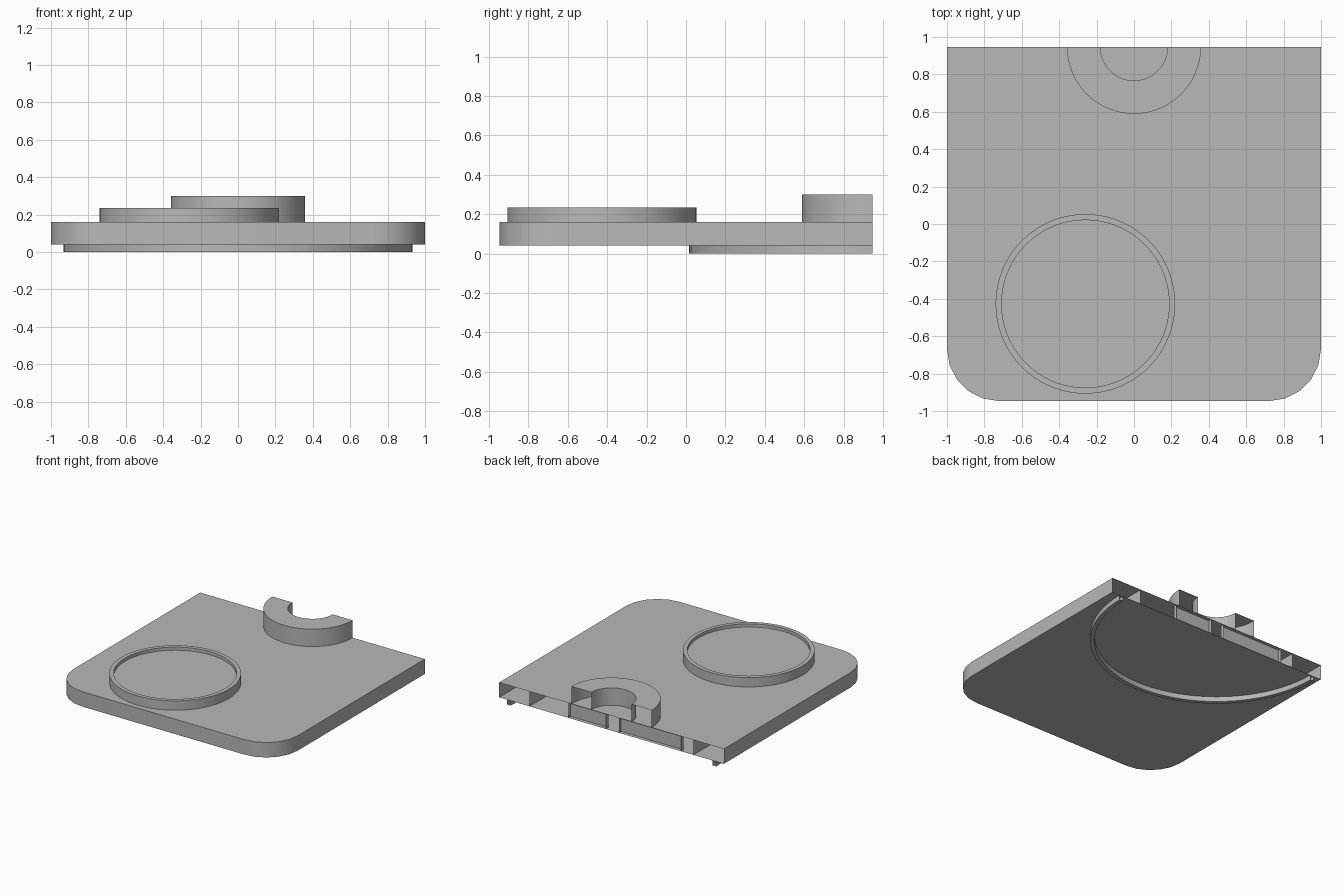
import bpy, bmesh
from math import sin, cos, pi, radians

cube = bpy.data.objects.get("Cube")
if cube:
    bpy.data.objects.remove(cube, do_unlink=True)

BACK = 0.947            # open rear plane
BASE, DECK = 0.04, 0.16  # underside and top of the case

grey = bpy.data.materials.new("plain grey")
grey.use_nodes = True
grey.diffuse_color = (0.48, 0.48, 0.48, 1)
grey.node_tree.nodes["Principled BSDF"].inputs["Base Color"].default_value = grey.diffuse_color


def finish(name, bm):
    bmesh.ops.recalc_face_normals(bm, faces=bm.faces)
    mesh = bpy.data.meshes.new(name)
    bm.to_mesh(mesh)
    bm.free()
    mesh.materials.append(grey)
    obj = bpy.data.objects.new(name, mesh)
    bpy.context.collection.objects.link(obj)
    bpy.ops.object.select_all(action='DESELECT')
    obj.select_set(True)
    bpy.context.view_layer.objects.active = obj
    bpy.ops.object.shade_smooth_by_angle(angle=radians(30))
    return obj


def arc(cx, cy, r, start, end, steps):
    angles = [radians(start + (end - start) * i / steps) for i in range(steps + 1)]
    return [(cx + r * cos(a), cy + r * sin(a)) for a in angles]


def open_prism(name, outline, z0, z1, drop=None):
    """Extrude an outline, leave its rear open and drop the cap at one height."""
    bm = bmesh.new()
    base = bm.faces.new([bm.verts.new((x, y, z0)) for x, y in outline])
    top = bmesh.ops.extrude_face_region(bm, geom=[base], use_keep_orig=True)
    bmesh.ops.translate(bm, vec=(0, 0, z1 - z0),
                        verts=[v for v in top["geom"] if isinstance(v, bmesh.types.BMVert)])
    unwanted = [f for f in bm.faces
                if all(abs(v.co.y - BACK) < 1e-4 for v in f.verts)
                or (drop is not None and all(abs(v.co.z - drop) < 1e-4 for v in f.verts))]
    bmesh.ops.delete(bm, geom=unwanted, context='FACES')
    return finish(name, bm)


def wall(name, path):
    """Thin upright sheet between the case floor and ceiling."""
    bm = bmesh.new()
    low = [bm.verts.new((x, y, BASE)) for x, y in path]
    high = [bm.verts.new((x, y, DECK)) for x, y in path]
    for i in range(len(path) - 1):
        bm.faces.new((low[i], low[i + 1], high[i + 1], high[i]))
    return finish(name, bm)


def half_ring(name, outer, inner, z0, z1, drop):
    outline = arc(0, BACK, outer, 180, 360, 40) + arc(0, BACK, inner, 360, 180, 40)
    return open_prism(name, outline, z0, z1, drop)


# Hollow case with two rounded front corners
r = 0.28
outline = [(-1, BACK)] + arc(-1 + r, -BACK + r, r, 180, 270, 5)
outline += arc(1 - r, -BACK + r, r, 270, 360, 5) + [(1, BACK)]
open_prism("case", outline, BASE, DECK)

# Half collar on the deck and half rail under the floor
half_ring("rear_collar", 0.358, 0.18, DECK, 0.30, DECK)
half_ring("lower_rail", 0.932, 0.90, 0.0, BASE, BASE)

# Round seat with a raised rim
bm = bmesh.new()
profile = [(0.48, DECK), (0.48, 0.235), (0.448, 0.235), (0.448, 0.21), (0, 0.21)]
verts = [bm.verts.new((x, 0, z)) for x, z in profile]
edges = [bm.edges.new(pair) for pair in zip(verts, verts[1:])]
bmesh.ops.spin(bm, geom=verts + edges, cent=(0, 0, 0), axis=(0, 0, 1),
               angle=2 * pi, steps=72, use_duplicate=False)
bmesh.ops.remove_doubles(bm, verts=bm.verts, dist=1e-4)
seat = finish("round_seat", bm)
seat.location = (-0.26, -0.427, 0)

# Inner dividers and shallow compartments along the open rear
for side, x in (("left", 0.73), ("right", -0.73)):
    wall(side + "_divider", [(x, BACK), (x, 0.6)])
for side, x0, x1 in (("left", 0.385, 0.05), ("right", -0.065, -0.62)):
    wall(side + "_compartment", [(x0, BACK), (x0, BACK - 0.03),
                                 (x1, BACK - 0.03), (x1, BACK)])
